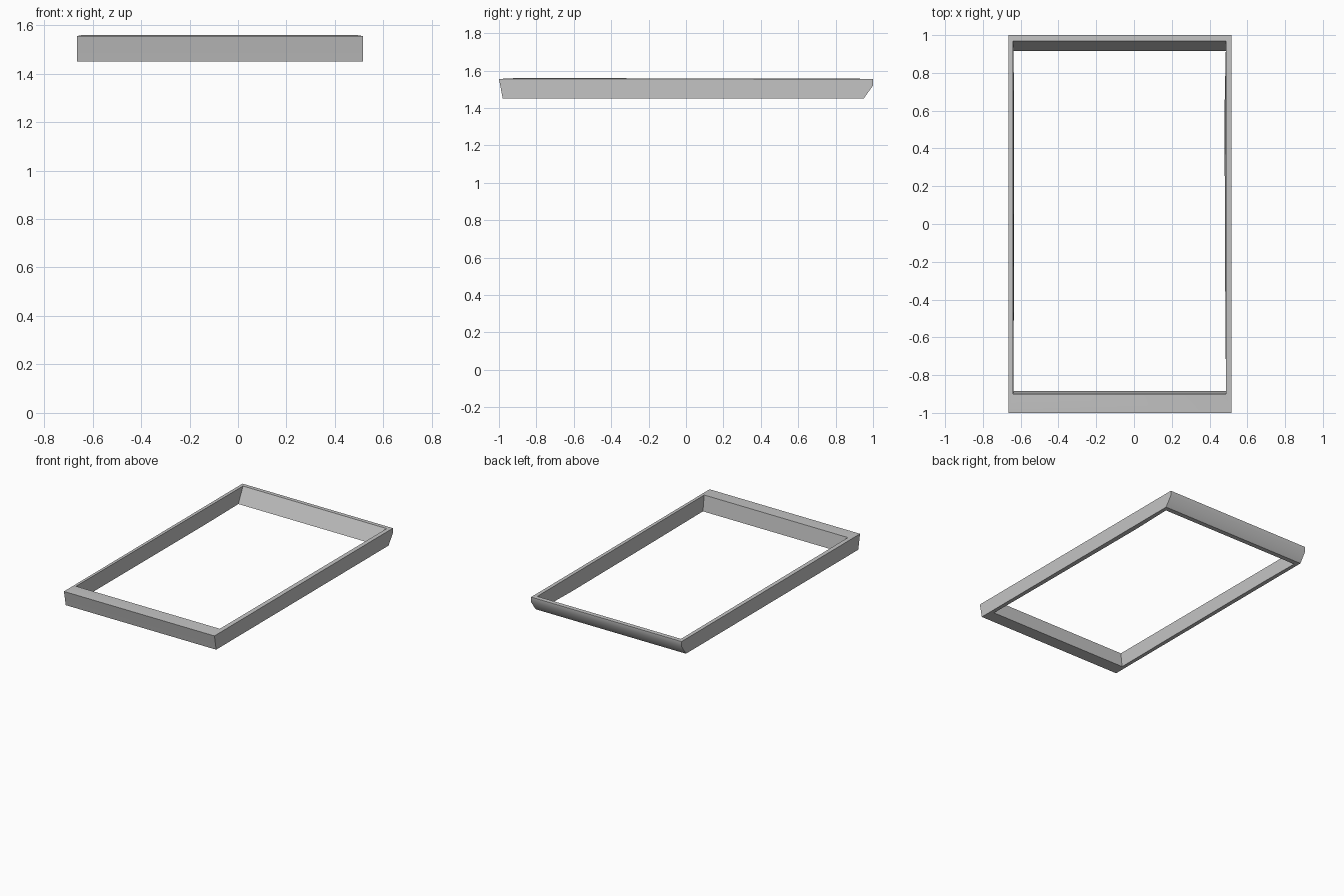
import bpy, bmesh, math

if "Cube" in bpy.data.objects:
    bpy.data.objects.remove(bpy.data.objects["Cube"], do_unlink=True)

# Plain grey finish
grey = bpy.data.materials.new("plain grey")
grey.use_nodes = True
colour = (0.55, 0.55, 0.55, 1)
grey.diffuse_color = colour
grey.node_tree.nodes["Principled BSDF"].inputs["Base Color"].default_value = colour

# Cross-section rings: left x, right x, front y, back y, front z, back z, inward bulge
RINGS = [
    (-0.665, 0.515, -1.0, 1.0, 1.555, 1.555, 0),         # outer top edge
    (-0.665, 0.515, -0.993, 1.0, 1.52, 1.52, 0),         # start of the rear slope
    (-0.665, 0.515, -0.98, 0.95, 1.45, 1.45, 0),         # outer bottom edge
    (-0.638, 0.487, -0.885, 0.915, 1.45, 1.45, 0.008),   # inner bottom edge
    (-0.64, 0.487, -0.90, 0.97, 1.56, 1.556, 0),         # inner top edge
]
STATIONS = [(0, 0), (0.3, 0.5), (0.82, 1), (1, 0)]  # position along side, bulge share


def ring_points(left, right, front, back, z_front, z_back, bulge):
    """Closed loop up the right rail and down the left rail."""
    def rail(x, inward):
        return [(x + inward * share * bulge, front + t * (back - front),
                 z_front + t * (z_back - z_front)) for t, share in STATIONS]
    return rail(right, -1) + rail(left, 0.5)[::-1]


# Bridge consecutive rings into a closed rectangular frame
bm = bmesh.new()
loops = [[bm.verts.new(p) for p in ring_points(*ring)] for ring in RINGS]
for a, b in zip(loops, loops[1:] + loops[:1]):
    for i in range(len(a)):
        j = (i + 1) % len(a)
        bm.faces.new((a[i], a[j], b[j], b[i]))
bmesh.ops.recalc_face_normals(bm, faces=bm.faces[:])

mesh = bpy.data.meshes.new("rectangular_frame")
bm.to_mesh(mesh)
bm.free()
mesh.materials.append(grey)
frame = bpy.data.objects.new("rectangular_frame", mesh)
bpy.context.collection.objects.link(frame)

# Soft rear edge, crisp corners
bpy.ops.object.select_all(action="DESELECT")
frame.select_set(True)
bpy.context.view_layer.objects.active = frame
bpy.ops.object.shade_smooth_by_angle(angle=math.radians(40))
